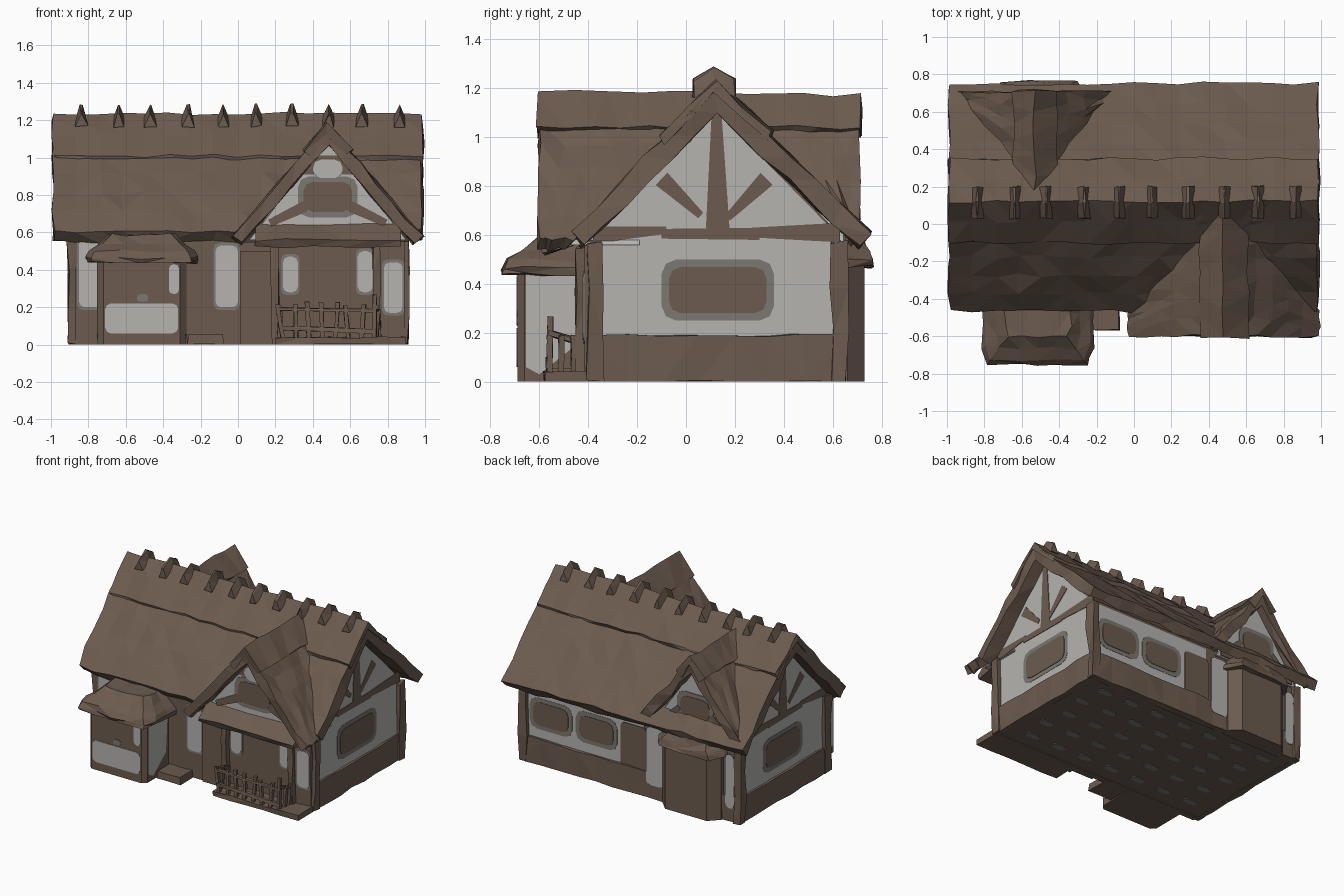
import bpy, bmesh, math, random

if "Cube" in bpy.data.objects:
    bpy.data.objects.remove(bpy.data.objects["Cube"])
random.seed(4)

def material(name, rgb):
    m = bpy.data.materials.new(name)
    m.diffuse_color = (*rgb, 1)
    m.use_nodes = True
    m.node_tree.nodes["Principled BSDF"].inputs["Base Color"].default_value = m.diffuse_color
    return m

BROWN = material("timber brown", (0.150, 0.105, 0.078))
WHITE = material("plaster grey white", (0.46, 0.455, 0.435))
GREY = material("weathered grey", (0.20, 0.185, 0.165))

def finish(name, verts, faces, mat):
    bm = bmesh.new()
    vs = [bm.verts.new(v) for v in verts]
    for f in faces:
        bm.faces.new([vs[i] for i in f])
    bmesh.ops.recalc_face_normals(bm, faces=bm.faces)
    bmesh.ops.triangulate(bm, faces=bm.faces)
    me = bpy.data.meshes.new(name)
    bm.to_mesh(me)
    bm.free()
    me.materials.append(mat)
    ob = bpy.data.objects.new(name, me)
    bpy.context.collection.objects.link(ob)
    return ob

def densify(prof, step):
    out = []
    for (a, b), (c, d) in zip(prof, prof[1:] + prof[:1]):
        n = max(1, round(math.hypot(c - a, d - b) / step))
        out += [(a + (c - a) * i / n, b + (d - b) * i / n) for i in range(n)]
    return out

def prism(name, prof, place, mat, stations=1, jit=0.0, step=9):
    """Sweep a profile; place(u, v, t) gives the point for t in 0..1."""
    prof = densify(prof, step)
    n = len(prof)
    j = lambda: random.uniform(-jit, jit)
    verts = []
    for s in range(stations + 1):
        for u, v in prof:
            x, y, z = place(u, v, s / stations)
            verts.append((x + j(), y + j(), max(0, z + j())))
    faces = [tuple(range(n)), tuple(range(stations * n, stations * n + n))]
    for s in range(stations):
        for i in range(n):
            k = (i + 1) % n
            faces.append((s*n + i, s*n + k, s*n + n + k, s*n + n + i))
    return finish(name, verts, faces, mat)

def box(name, x0, x1, y0, y1, z0, z1, mat=BROWN, jit=0.0, step=9):
    return prism(name, [(x0, y0), (x1, y0), (x1, y1), (x0, y1)],
                 lambda u, v, t: (u, v, z0 + (z1 - z0) * t), mat,
                 max(1, round((z1 - z0) / step)), jit, step)

# Thin plates on any wall: the wall plane is given by side and position
def plate(name, side, pos, pts, mat, d=0.004):
    put = {"x": lambda u, v, t: (pos + d * t, u, v),
           "-x": lambda u, v, t: (pos - d * t, u, v),
           "y": lambda u, v, t: (u, pos + d * t, v),
           "-y": lambda u, v, t: (u, pos - d * t, v),
           "-z": lambda u, v, t: (u, v, pos - d * t)}[side]
    return prism(name, pts, put, mat)

def rounded(u0, u1, v0, v1, r=0.03):
    pts = []
    for cu, cv, a in ((u1-r, v1-r, 0), (u0+r, v1-r, 90), (u0+r, v0+r, 180), (u1-r, v0+r, 270)):
        pts += [(cu + r * math.cos(math.radians(a + k)), cv + r * math.sin(math.radians(a + k)))
                for k in (0, 45, 90)]
    return pts

def window(name, side, pos, u0, u1, v0, v1):
    plate(name + "_surround", side, pos, rounded(u0-.03, u1+.03, v0-.03, v1+.03, .06), GREY, .006)
    plate(name + "_pane", side, pos, rounded(u0, u1, v0, v1, .05), BROWN, .0095)

def strut(name, side, pos, a, b, w0, w1):
    dx, dy = b[0] - a[0], b[1] - a[1]
    l = math.hypot(dx, dy)
    px, py = -dy / l, dx / l
    plate(name, side, pos, [(a[0]+px*w0, a[1]+py*w0), (b[0]+px*w1, b[1]+py*w1),
                            (b[0]-px*w1, b[1]-py*w1), (a[0]-px*w0, a[1]-py*w0)], BROWN, .008)

# House body and its corner posts
prism("house_body", [(-.38, .006), (.63, .006), (.63, .6), (.12, 1.13), (-.38, .6)],
      lambda u, v, t: (-.88 + 1.76 * t, u, v), BROWN)
for sx in (-1, 1):
    for y in (-.37, .63):
        box("corner_post", sx*.88-.03, sx*.88+.03, y-.035, y+.03, 0, .57, BROWN, .01, .2)
    box("foundation_end", sx*.88-.02, sx*.88+.018, -.38, .63, 0, .19, BROWN, .006, .15)
box("foundation_back", -.88, .88, .6, .65, 0, .19, BROWN, .006, .15)

# Main roof, ridge cap and ridge spikes
prism("main_roof", [(-.47, .61), (.12, 1.22), (.75, .61), (.71, .55), (.12, 1.1), (-.42, .55)],
      lambda u, v, t: (-.985 + 1.97 * t, u, v), BROWN, 16, .012, .14)
prism("ridge_cap", [(-.1, 1.01), (.12, 1.235), (.35, 1.02), (.34, .98), (.12, 1.18), (-.09, .97)],
      lambda u, v, t: (-.99 + 1.98 * t, u, v), BROWN, 16, .01, .13)
for i in range(10):
    x = -.83 + .187 * i + random.uniform(-.015, .015)
    prism("ridge_spike", [(-.03, 0), (.03, 0), (.004, .07), (-.004, .07)],
          lambda u, v, t: (x + u, .03 + .17 * t, 1.215 + v - .1 * abs(t - .5)), BROWN, 2, .006)

# Cross gables: the back end of each sinks into the main roof slope
def gable_roof(name, c, w, apex, eave, th, y0, yend):
    prof = [(c-w, eave), (c, apex), (c+w, eave), (c+w-.05, eave-.04), (c, apex-th), (c-w+.05, eave-.04)]
    prism(name, prof, lambda u, v, t: (u, y0 + (yend(v) - y0) * t, v), BROWN, 5, .01, .13)

front_end = lambda z: max(-.53, .16 - (1.24 - z) / 1.068)
back_end = lambda z: min(.67, 1.31 - z)
gable_roof("front_gable_roof", .48, .51, 1.165, .58, .1, -.6, front_end)
gable_roof("front_gable_cap", .48, .13, 1.185, 1.04, .06, -.605, front_end)
gable_roof("back_gable_roof", -.53, .44, 1.15, .6, .1, .71, back_end)
gable_roof("back_gable_cap", -.53, .12, 1.175, 1.04, .06, .715, back_end)

# Front gable wall with its window and struts
prism("front_gable_wall", [(.06, .56), (.9, .56), (.48, 1.09)],
      lambda u, v, t: (u, -.49 + .3 * t, v), WHITE)
window("front_gable_window", "-y", -.49, .35, .61, .71, .87)
plate("front_gable_board", "-y", -.49, [(.34, .91), (.62, .91), (.54, 1.01), (.42, 1.01)], BROWN, .006)
plate("front_gable_roundel", "-y", -.49, rounded(.4, .56, .89, .99, .045), WHITE, .009)
strut("gable_strut_left", "-y", -.49, (.17, .65), (.36, .74), .02, .03)
strut("gable_strut_right", "-y", -.49, (.79, .65), (.6, .74), .02, .03)
prism("porch_lintel", [(-.47, .66), (-.6, .56), (-.58, .52), (-.46, .56)],
      lambda u, v, t: (.09 + .78 * t, u, v), BROWN, 5, .008)

# Back gable wall
prism("back_gable_wall", [(-.88, .56), (-.18, .56), (-.53, 1.07)],
      lambda u, v, t: (u, .645 - .3 * t, v), WHITE)
window("back_gable_window", "y", .645, -.65, -.41, .69, .84)
strut("back_gable_strut", "y", .645, (-.79, .62), (-.66, .74), .02, .02)
strut("back_gable_strut", "y", .645, (-.27, .62), (-.4, .74), .02, .02)
strut("back_gable_beam", "y", .645, (-.84, .6), (-.22, .6), .03, .03)

# Gable end plaster, window and timber frame, same on both ends
for side, pos in (("x", .88), ("-x", -.88)):
    plate("end_plaster", side, pos, [(-.34, .18), (.61, .18), (.62, .6), (.12, 1.11), (-.37, .6)], WHITE)
    window("end_window", side, pos, -.07, .33, .28, .47)
    strut("end_beam_left", side, pos, (-.38, .6), (-.08, .62), .035, .015)
    strut("end_beam_mid", side, pos, (-.1, .605), (.3, .605), .02, .025)
    strut("end_beam_right", side, pos, (.27, .61), (.63, .61), .02, .04)
    strut("end_king_post", side, pos, (.13, .6), (.125, 1.1), .05, .02)
    strut("end_brace_left", side, pos, (.06, .68), (-.1, .83), .015, .035)
    strut("end_brace_right", side, pos, (.17, .67), (.33, .83), .015, .035)

# Back wall plaster, windows and door
plate("back_plaster", "y", .63, [(-.1, .19), (.85, .19), (.85, .58), (-.1, .58)], WHITE)
window("back_window", "y", .63, .52, .81, .29, .46)
window("back_window", "y", .63, .15, .43, .29, .46)
plate("back_door", "y", .63, rounded(-.12, .09, .02, .5), BROWN, .009)
plate("back_door_plaster", "y", .65, rounded(-.27, -.13, .1, .53), WHITE)
plate("back_corner_plaster", "y", .65, rounded(-.85, -.78, .1, .5), WHITE)

# Front wall plaster patches and door
for u0, u1, v0, v1 in ((-.85, -.7, .2, .57), (-.12, 0, .2, .53), (.24, .32, .28, .47),
                       (.64, .72, .28, .5), (.78, .88, .17, .44)):
    plate("front_plaster_edge", "-y", .415 * -1, rounded(u0-.01, u1+.01, v0-.015, v1+.015), GREY)
    plate("front_plaster", "-y", -.415, rounded(u0, u1, v0, v1), WHITE, .008)
box("front_wall_panel", -.87, .89, -.415, -.37, .0, .58)
box("front_door", .01, .19, -.43, -.4, 0, .5)

# Projecting bays with hipped roofs
def bay(name, x0, x1, wall_y, front_y, c, z_eave, z_top, over):
    s = 1 if front_y > wall_y else -1
    prism(name + "_walls", [(x0, wall_y), (x0, front_y - s*c), (x0+c, front_y), (x1-c, front_y),
                            (x1, front_y - s*c), (x1, wall_y)],
          lambda u, v, t: (u, v, (z_eave + .02) * t), BROWN)
    ov, cx = over, (x0 + x1) / 2
    prof = [(x0-ov, wall_y), (x0-ov, front_y - s*c), (x0+c-ov, front_y + s*ov),
            (x1-c+ov, front_y + s*ov), (x1+ov, front_y - s*c), (x1+ov, wall_y)]
    def place(u, v, t):
        k = 1 if t < .4 else 1 - .4 * (t - .4) / .6
        z = z_eave + .04 * t / .4 if t < .4 else z_eave + .04 + (z_top - z_eave - .04) * (t - .4) / .6
        return cx + (u - cx) * k, wall_y + (v - wall_y) * k, z
    prism(name + "_roof", prof, place, BROWN, 4, .009, .12)

bay("front_bay", -.75, -.28, -.38, -.69, .03, .44, .59, .06)
bay("back_bay", -.75, -.27, .6, .73, .07, .47, .62, .03)
plate("bay_lower_plaster", "-y", -.69, rounded(-.71, -.32, .06, .22), WHITE)
plate("bay_side_plaster", "-y", -.69, rounded(-.37, -.315, .27, .43, .025), WHITE)
plate("bay_small_patch", "-y", -.69, rounded(-.54, -.48, .23, .27, .015), GREY)
for side, pos in (("x", -.28), ("-x", -.75)):
    plate("bay_end_plaster", side, pos, [(-.655, .06), (-.6, .03), (-.45, .15), (-.43, .44), (-.655, .44)], WHITE)
box("front_step", -.27, -.08, -.57, -.4, 0, .05, BROWN, .006, .12)

# Porch floor, posts and crooked railing
box("porch_floor", .2, .9, -.58, -.38, 0, .04, BROWN, .006, .15)
for x in (.2, .74):
    box("porch_post", x-.02, x+.02, -.45, -.4, 0, .55, BROWN, .008, .2)

def bar(name, a, b, r):
    prism(name, [(-r, -r), (r, -r), (r, r), (-r, r)],
          lambda u, v, t: tuple(a[i] + (b[i]-a[i])*t + (u, v, 0)[i] for i in range(3))
          if abs(b[2]-a[2]) > .1 else
          tuple(a[i] + (b[i]-a[i])*t + (u if b[1] != a[1] else 0, u if b[0] != a[0] else 0, v)[i] for i in range(3)),
          BROWN, 2, .003)

for i in range(8):
    x = .24 + .07 * i
    bar("railing_baluster", (x, -.56, .03), (x + random.uniform(-.03, .03), -.555, random.uniform(.2, .27)), .011)
for x in (.22, .74):
    for y in (-.51, -.46):
        bar("side_baluster", (x, y, .03), (x + .01, y, .19), .011)
    bar("side_rail", (x, -.56, .2), (x, -.4, .15), .012)
bar("front_rail", (.22, -.56, .09), (.74, -.56, .07), .012)
bar("front_top_rail", (.22, -.56, .19), (.74, -.56, .18), .009)

# Grey patches on the underside
for i in range(7):
    for k in range(5):
        u, v = -.75 + .23 * i + .04 * (k % 2), -.27 + .19 * k
        plate("underside_patch", "-z", .006, rounded(u, u + .11, v, v + .05, .022), GREY, .005)
